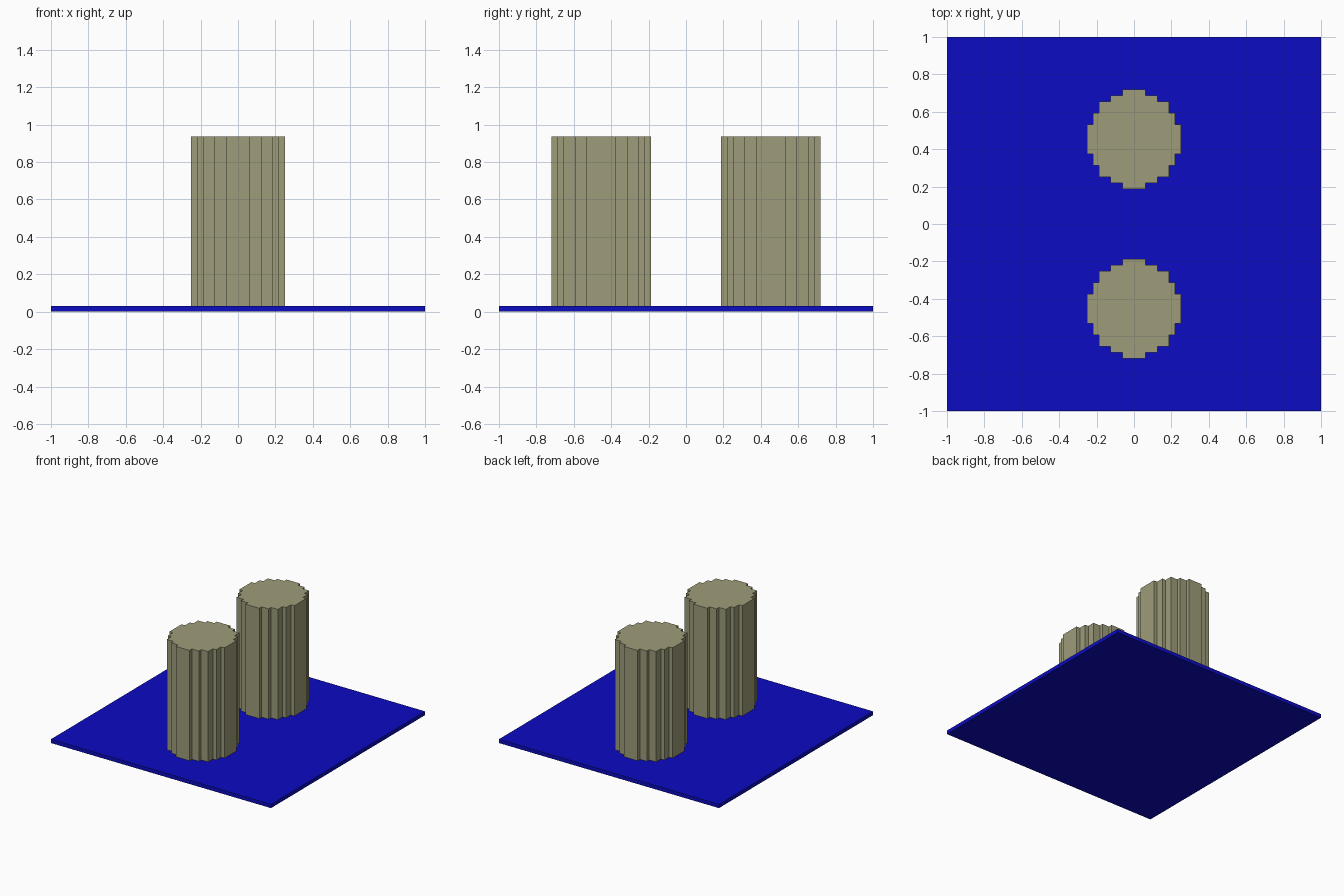
import bpy
import bmesh

cube = bpy.data.objects.get("Cube")
if cube:
    bpy.data.objects.remove(cube, do_unlink=True)

U = 2 / 64  # one block of the stepped grid


def make_material(name, rgb):
    mat = bpy.data.materials.new(name)
    mat.use_nodes = True
    mat.diffuse_color = (*rgb, 1)
    bsdf = next(n for n in mat.node_tree.nodes if n.type == 'BSDF_PRINCIPLED')
    bsdf.inputs["Base Color"].default_value = (*rgb, 1)
    return mat


def extrude_outline(name, outline, z0, z1, mat, location=(0, 0, 0)):
    """Extrude a counter-clockwise outline (in blocks) into a closed prism."""
    bm = bmesh.new()
    base = bm.faces.new([bm.verts.new((x * U, y * U, z0 * U)) for x, y in outline])
    top = bmesh.ops.extrude_face_region(bm, geom=[base], use_keep_orig=True)
    verts = [g for g in top["geom"] if isinstance(g, bmesh.types.BMVert)]
    bmesh.ops.translate(bm, verts=verts, vec=(0, 0, (z1 - z0) * U))
    bmesh.ops.recalc_face_normals(bm, faces=bm.faces)
    mesh = bpy.data.meshes.new(name)
    bm.to_mesh(mesh)
    bm.free()
    mesh.materials.append(mat)
    obj = bpy.data.objects.new(name, mesh)
    obj.location = location
    bpy.context.collection.objects.link(obj)
    return obj


blue = make_material("blue", (0.0037, 0.0035, 0.54))
khaki = make_material("khaki", (0.342, 0.334, 0.192))

# Square base plate, one block thick
extrude_outline("base_plate", [(-32, -32), (32, -32), (32, 32), (-32, 32)], 0, 1, blue)

# Stepped round column: (half width, depth) of each band from front to back
bands = [(2, 1), (4, 1), (6, 2), (7, 2), (8, 5), (7, 2), (6, 2), (4, 1), (2, 1)]
right_side = []
y = -8.5
for half, depth in bands:
    right_side += [(half, y), (half, y + depth)]
    y += depth
outline = right_side + [(-x, y) for x, y in reversed(right_side)]

# Front and back columns, sunk slightly into the plate
for name, side in (("front_column", -1), ("back_column", 1)):
    extrude_outline(name, outline, 0.5, 30, khaki, (0, side * 14.5 * U, 0))
